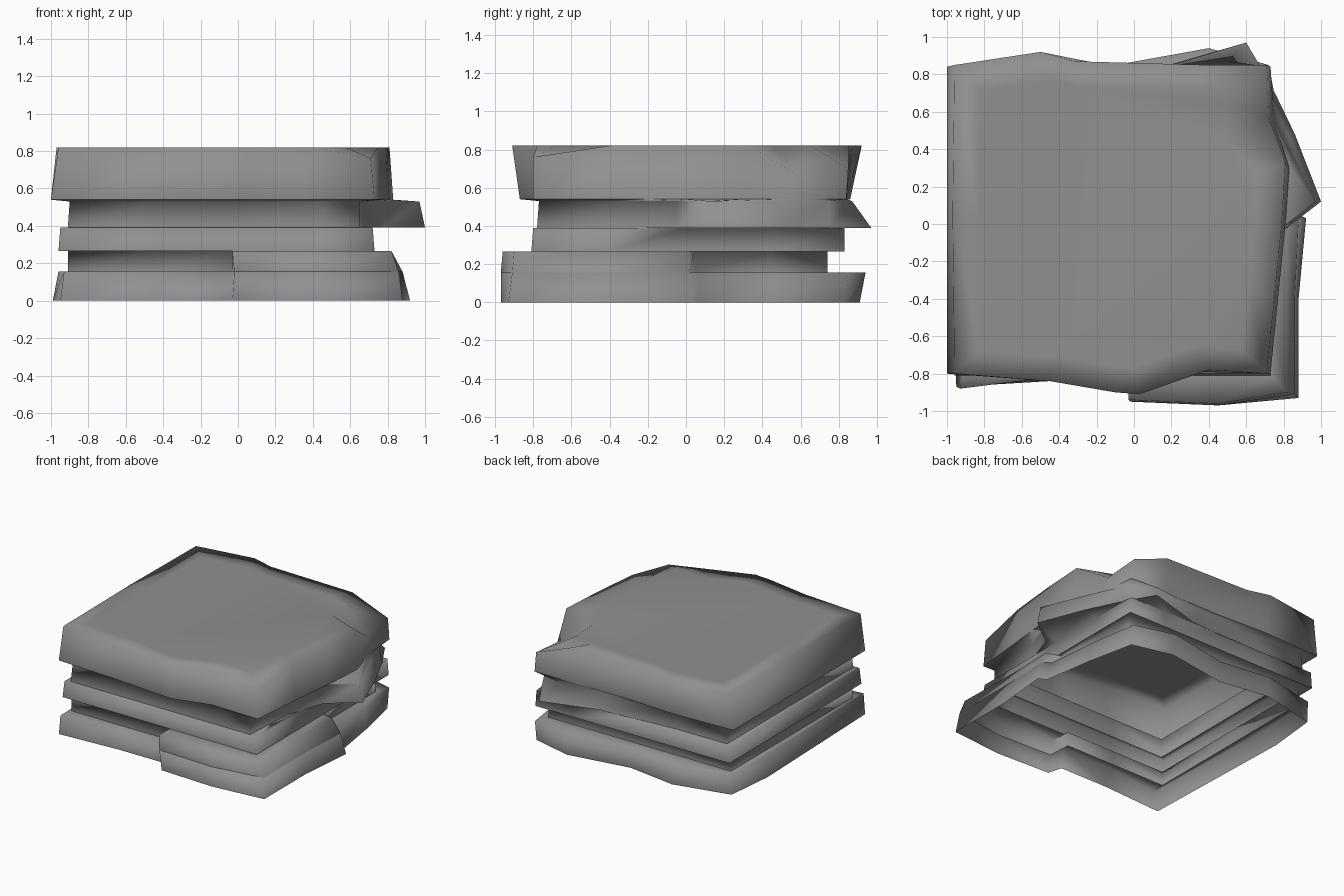
import bpy, bmesh

if "Cube" in bpy.data.objects:
    bpy.data.objects.remove(bpy.data.objects["Cube"])

rock = bpy.data.materials.new("dark_rock")
rock.diffuse_color = (.28, .28, .28, 1)
rock.use_nodes = True
rock.node_tree.nodes["Principled BSDF"].inputs["Base Color"].default_value = rock.diffuse_color


def outline(x0, y0, x1, y1, moved=None):
    """Sixteen-point slab outline, counter-clockwise from the front left corner."""
    pts = [(x0, y0), (-.45, y0), (-.03, y0), (0, y0), (.45, y0),
           (x1, y0), (x1, -.4), (x1, 0), (x1, .04), (x1, .45),
           (x1, y1), (.4, y1), (-.1, y1), (-.5, y1), (x0, y1), (x0, 0)]
    for i, p in (moved or {}).items():
        pts[i] = p
    return pts


def slab(name, rings, drops=None, cap=False):
    """Loft (outline, z) rings into a smooth open shell; drops lowers points of ring 1."""
    bm = bmesh.new()
    loops = [[bm.verts.new((x, y, z)) for x, y in pts] for pts, z in rings]
    for i, z in (drops or {}).items():
        loops[1][i].co.z = z
    n = len(loops[0])
    for a, b in zip(loops, loops[1:]):
        for i in range(n):
            j = (i + 1) % n
            bm.faces.new((a[i], a[j], b[j], b[i]))
    if cap:
        bm.faces.new(loops[-1])
    for f in bm.faces:
        f.smooth = True
    mesh = bpy.data.meshes.new(name)
    bm.to_mesh(mesh)
    bm.free()
    mesh.materials.append(rock)
    bpy.context.collection.objects.link(bpy.data.objects.new(name, mesh))


# protruding front right block, shared by the two lowest strata
block_low = {3: (0, -.95), 4: (.45, -.97), 5: (.88, -.93), 6: (.88, -.4), 7: (.92, .03)}
block_mid = {3: (-.02, -.95), 4: (.45, -.97), 5: (.86, -.91), 6: (.86, -.4), 7: (.88, .02)}
block_top = {3: (-.03, -.94), 4: (.45, -.96), 5: (.82, -.9), 6: (.81, -.4), 7: (.82, 0)}

base_low = outline(-.96, -.84, .72, .83, {
    **block_low, 0: (-.95, -.87), 8: (.86, .06), 9: (.8, .45), 11: (.4, .91),
    13: (-.5, .89), 14: (-.95, .79), 15: (-.99, .4)})
base_top = outline(-.94, -.82, .72, .85, {
    **block_mid, 0: (-.93, -.88), 8: (.82, .06), 9: (.78, .45), 11: (.4, .94),
    13: (-.5, .9), 14: (-.94, .81), 15: (-.96, .4)})
recess_low = outline(-.91, -.77, .68, .74, block_mid)
recess_top = outline(-.91, -.77, .68, .74, block_top)

middle = outline(-.96, -.81, .73, .83)
middle_top = outline(-.95, -.8, .72, .83)

# neck stratum with the pointed tongue on the right and back
neck_low = outline(-.91, -.78, .65, .79, {
    6: (.68, -.35), 7: (.78, -.05), 8: (1.0, .12), 9: (.86, .48),
    10: (.73, .75), 11: (.6, .97), 12: (.15, .84)})
neck_top = outline(-.9, -.77, .65, .78, {
    6: (.67, -.35), 7: (.76, -.05), 8: (.97, .12), 9: (.83, .46),
    10: (.7, .75), 11: (.5, .87), 12: (.1, .82)})

# irregular top slab with worn right corners
top_low = outline(-1, -.8, .73, .84, {
    1: (-.45, -.83), 2: (-.1, -.86), 3: (.03, -.87), 4: (.33, -.79),
    6: (.77, -.4), 7: (.81, 0), 8: (.83, .3), 9: (.75, .55), 13: (-.5, .86)})
top_high = outline(-.96, -.8, .71, .85, {
    1: (-.45, -.84), 2: (-.1, -.9), 3: (.03, -.91), 4: (.4, -.78),
    6: (.75, -.4), 7: (.79, 0), 8: (.81, .33), 9: (.72, .57),
    12: (-.32, .87), 13: (-.5, .92), 15: (-.97, .05)})
top_inner = [(x * .84 - .02, y * .84) for x, y in top_high]
top_inner[9] = (.5, .45)
top_inner[10] = (.48, .65)

slab("base_stratum", [(base_low, 0), (base_top, .155), (recess_low, .155)])
slab("recess_stratum", [(recess_low, .155), (recess_top, .265), (middle, .265)])
slab("middle_stratum", [(middle, .265), (middle_top, .39), (neck_low, .39)])
slab("neck_stratum", [(neck_low, .39), (neck_top, .53), (top_low, .54)])
slab("top_stratum", [(top_low, .54), (top_high, .82), (top_inner, .82)],
     {5: .76, 9: .67, 10: .7}, cap=True)
